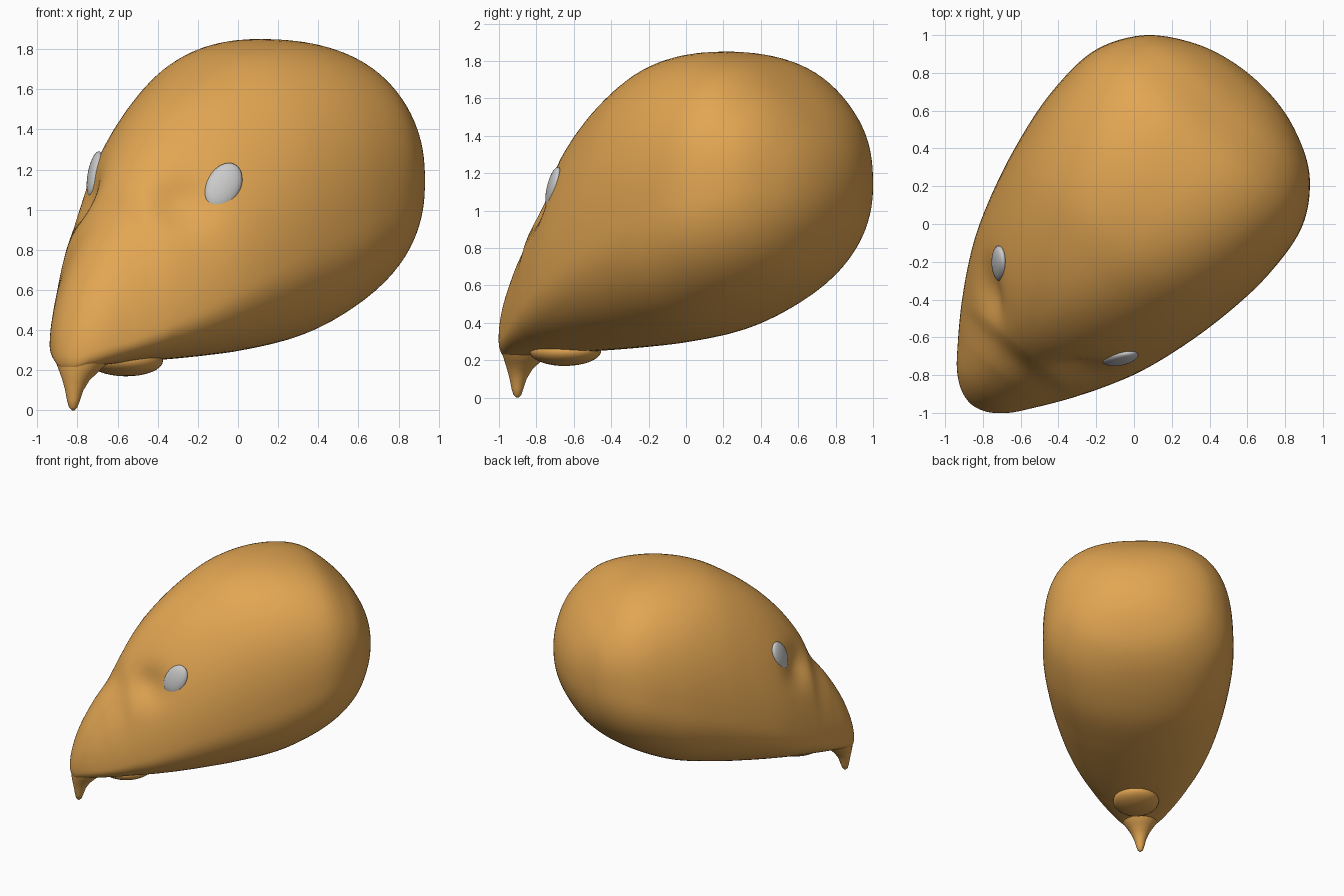
import bpy, math
from mathutils import Matrix, Vector

if "Cube" in bpy.data.objects:
    bpy.data.objects.remove(bpy.data.objects["Cube"])

# head frame: local x runs beak -> nape, local y is sideways
FRAME = (Matrix.Rotation(math.radians(50), 4, 'Z') @ Matrix.Translation((0, 0.05, 0))
         @ Matrix.Rotation(math.radians(1), 4, 'X'))

# head sections: along, half width, bottom z, top z, widest z, top squareness
ROWS = [
    (-1.285, 0, .27, .27, .27, 2), (-1.27, .07, .21, .38, .28, 2),
    (-1.215, .155, .205, .55, .31, 2), (-1.07, .275, .225, .81, .36, 1.95),
    (-.95, .36, .235, .97, .42, 1.9), (-.88, .405, .24, 1.13, .46, 1.85),
    (-.78, .465, .245, 1.29, .51, 1.85), (-.57, .57, .255, 1.52, .63, 1.95),
    (-.35, .645, .27, 1.68, .74, 2.1), (-.13, .70, .29, 1.79, .84, 2.25),
    (.25, .75, .36, 1.85, .97, 2.45), (.55, .725, .49, 1.80, 1.07, 2.5),
    (.77, .60, .64, 1.64, 1.13, 2.5), (.93, .36, .86, 1.43, 1.15, 2.3),
    (1.0, 0, 1.15, 1.15, 1.15, 2)]

# ghost rows mirror past both poles, so the ends close as round domes
ghost = lambda r: (r[0], -r[1], r[3], r[2], r[4], r[5])
ALL = [ghost(ROWS[1])] + ROWS + [ghost(ROWS[-2])]
KNOT = [0]
for p, q in zip(ALL, ALL[1:]):
    KNOT.append(KNOT[-1] + math.dist((p[0], p[1], p[2], p[3]), (q[0], q[1], q[2], q[3])))


def tangent(i, k):
    h0, h1 = KNOT[i] - KNOT[i - 1], KNOT[i + 1] - KNOT[i]
    return ((ALL[i][k] - ALL[i - 1][k]) / h0 * h1 + (ALL[i + 1][k] - ALL[i][k]) / h1 * h0) / (h0 + h1)


def row_at(s):
    """Smooth interpolation of the section rows."""
    i = min(int(s), len(ROWS) - 2)
    t, i = s - i, i + 1
    h = KNOT[i + 1] - KNOT[i]
    return [(2 * t**3 - 3 * t * t + 1) * ALL[i][k] + (3 * t * t - 2 * t**3) * ALL[i + 1][k]
            + h * ((t**3 - 2 * t * t + t) * tangent(i, k) + (t**3 - t * t) * tangent(i + 1, k))
            for k in range(6)]


def skin(s, ang):
    """Point on the head surface."""
    u, w, zb, zt, zw, n = row_at(s)
    co, si = math.cos(ang), math.sin(ang)
    n = n if si >= 0 else 2.2
    h = zt - zw if si >= 0 else zw - zb
    p = Vector((u, math.copysign(max(w, 0) * abs(co) ** (2 / n), co),
                zw + math.copysign(max(h, 0) * abs(si) ** (2 / n), si)))
    # shallow socket running forward from each eye
    d = ((p.x + .76) / .15) ** 2 + ((abs(p.y) - .31) / .15) ** 2 + ((p.z - 1.04) / .13) ** 2
    return p + Vector((.4, -.75 * math.copysign(1, p.y), -.2)) * (.065 * math.exp(-d))


def loft(name, rings, mat):
    """Skin closed rings into a smooth capped mesh."""
    n = len(rings[0])
    verts = [FRAME @ p for r in rings for p in r]
    faces = [(i * n + j, i * n + (j + 1) % n, (i + 1) * n + (j + 1) % n, (i + 1) * n + j)[::-1]
             for i in range(len(rings) - 1) for j in range(n)]
    faces += [tuple(range(n)), tuple((len(rings) - 1) * n + j for j in range(n))[::-1]]
    me = bpy.data.meshes.new(name)
    me.from_pydata(verts, [], faces)
    ob = bpy.data.objects.new(name, me)
    bpy.context.collection.objects.link(ob)
    me.materials.append(mat)
    me.shade_smooth()
    return ob


def ellipsoid(name, matrix, mat=None):
    bpy.ops.mesh.primitive_uv_sphere_add(segments=32, ring_count=16, radius=1)
    ob = bpy.context.object
    ob.name = name
    ob.data.transform(FRAME @ matrix)
    ob.data.shade_smooth()
    if mat:
        ob.data.materials.append(mat)
    return ob


tan = bpy.data.materials.new("tan")
tan.diffuse_color = (0.76, 0.38, 0.085, 1)
tan.use_nodes = True
tan.node_tree.nodes["Principled BSDF"].inputs["Base Color"].default_value = tan.diffuse_color

# head with upper beak
N, STEPS = 96, 12
LAST = len(ROWS) - 1
loft("head", [[skin(max(.02, min(k / STEPS, LAST - .02)), -math.tau * j / N) for j in range(N)]
              for k in range(LAST * STEPS + 1)][::-1], tan).data.flip_normals()

# hooked beak tip: along, z, radius along, radius across
HOOK = [(-1.15, .36, .11, .16), (-1.15, .27, .127, .15), (-1.16, .23, .115, .13),
        (-1.18, .19, .093, .097), (-1.20, .15, .067, .068), (-1.212, .10, .045, .046),
        (-1.217, .05, .032, .033), (-1.219, .015, .021, .021), (-1.219, 0, .006, .006)]
loft("beak_hook", [[Vector((u + a * math.cos(math.tau * j / 32), b * math.sin(math.tau * j / 32), z))
                    for j in range(32)] for u, z, a, b in HOOK], tan)

# lower jaw bump
ellipsoid("lower_jaw", Matrix.Translation((-.855, -.03, .25)) @ Matrix.Diagonal((.2, .18, .08, 1)), tan)

# eyes: flattened ovals lying on the skin, leaning back
for name, side, along, height in (("left_eye", 1, -.63, 1.17), ("right_eye", -1, -.60, 1.13)):
    s = min((k * .01 for k in range(500, 900)), key=lambda k: abs(row_at(k)[0] - along))
    ang = (lambda a: a) if side > 0 else (lambda a: math.pi - a)
    a = min((k * .01 for k in range(157)), key=lambda k: abs(skin(s, k).z - height))
    du = skin(s + .1, ang(a)) - skin(s - .1, ang(a))
    dv = skin(s, ang(a + .05)) - skin(s, ang(a - .05))
    nrm = du.cross(dv)
    nrm = (nrm * math.copysign(1, nrm.y * side)).normalized()
    nrm.z *= .65
    nrm.normalize()
    p = skin(s, ang(a)) - nrm * .012
    lean = Vector((.62, 0, .78))
    up = (lean - nrm * nrm.dot(lean)).normalized()
    rot = Matrix((up.cross(nrm), up, nrm)).transposed().to_4x4()
    ellipsoid(name, Matrix.Translation(p) @ rot @ Matrix.Diagonal((.085, .125, .035, 1)))
